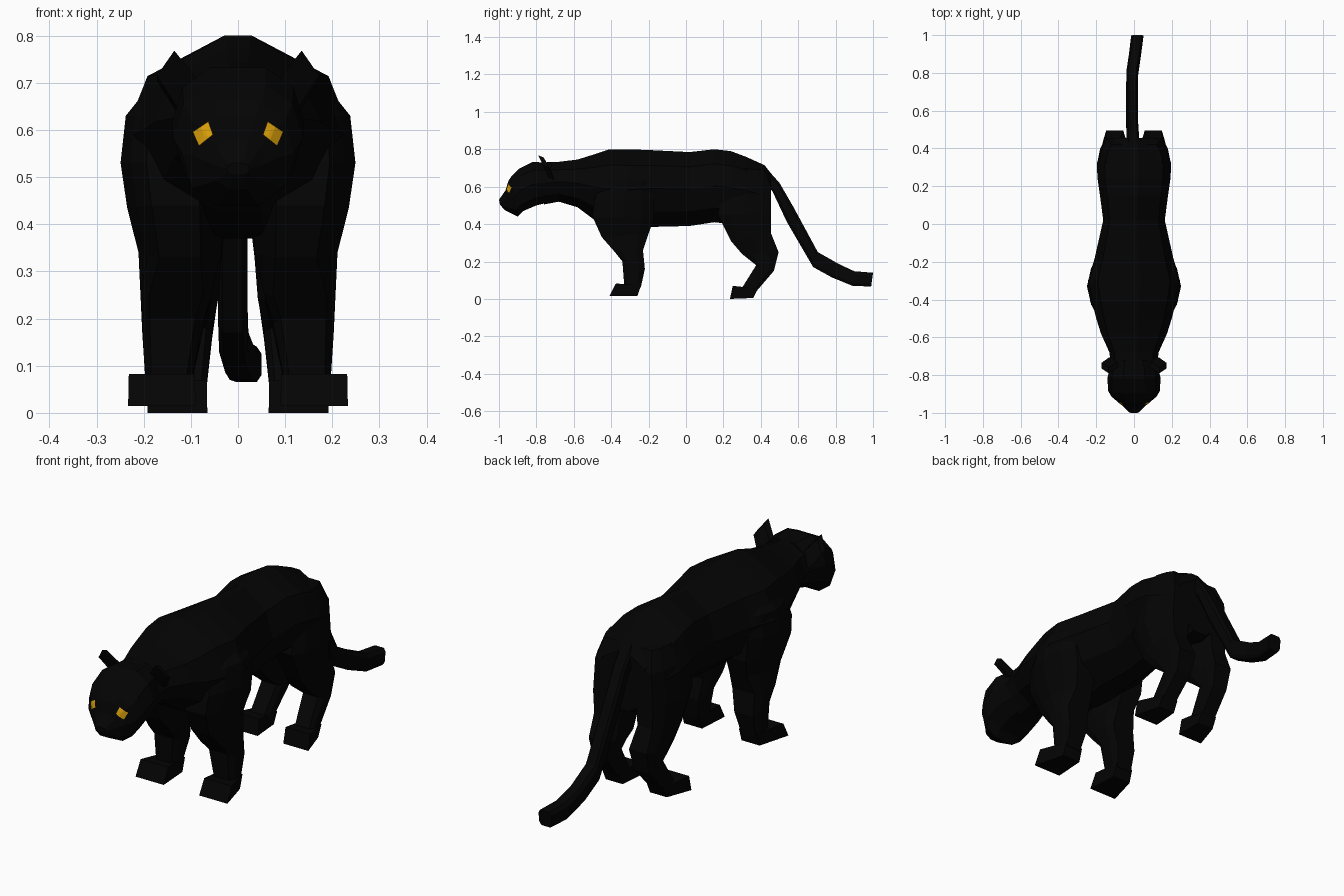
import bpy, bmesh
from mathutils import Vector
from mathutils.bvhtree import BVHTree


def material(name, rgb):
    m = bpy.data.materials.new(name)
    m.diffuse_color = (*rgb, 1)
    return m


BLACK = material("black_fur", (0.0011, 0.0011, 0.0011))
AMBER = material("amber_eye", (0.70, 0.35, 0.003))


def finish(name, bm, mat):
    bmesh.ops.recalc_face_normals(bm, faces=bm.faces)
    me = bpy.data.meshes.new(name)
    bm.to_mesh(me)
    me.materials.append(mat)
    ob = bpy.data.objects.new(name, me)
    bpy.context.collection.objects.link(ob)
    return ob


def outline(half):
    """Close a half cross-section (across, along) into a symmetric loop."""
    return half + [(-u, t) for u, t in reversed(half)]


BODY = outline([(0.25, 0), (0.78, 0.2), (1, 0.5), (0.79, 0.8), (0.12, 1)])
HEAD = outline([(0.38, 0), (0.82, 0.17), (1, 0.5), (0.84, 0.82), (0.42, 1)])
HAUNCH = outline([(0.5, 0), (0.8, 0.2), (1, 0.5), (0.8, 0.8), (0.5, 1)])
SHANK = outline([(0.75, 0), (1, 0.25), (1, 0.5), (1, 0.75), (0.75, 1)])
TAIL = outline([(0.7, 0), (1, 0.2), (1, 0.8), (0.7, 1)])
PAW = outline([(1, 0), (0.98, 1)])


def loft(name, shapes, rings, side=1):
    """Each ring: two (y, z) ends of the section, then its x limits."""
    bm = bmesh.new()
    loops = []
    for k, (ay, az, by, bz, x0, x1) in enumerate(rings):
        cx, w = side * (x0 + x1) / 2, (x1 - x0) / 2
        loops.append([bm.verts.new((cx + side * u * w, ay + (by - ay) * t, az + (bz - az) * t))
                      for u, t in shapes[min(k, len(shapes) - 1)]])
    n = len(shapes[0])
    for a, b in zip(loops, loops[1:]):
        for i in range(n):
            j = (i + 1) % n
            bm.faces.new((a[i], a[j], b[j], b[i]))
    bm.faces.new(loops[0])
    bm.faces.new(loops[-1])
    return finish(name, bm, BLACK)


# Torso from neck to rump: y, half width, bottom, top
torso = [(-0.76, 0.122, 0.505, 0.73), (-0.68, 0.13, 0.52, 0.733), (-0.58, 0.175, 0.49, 0.745),
         (-0.50, 0.20, 0.43, 0.77), (-0.41, 0.222, 0.38, 0.80), (-0.30, 0.243, 0.37, 0.80),
         (-0.18, 0.208, 0.385, 0.795), (0.02, 0.163, 0.39, 0.785), (0.15, 0.18, 0.41, 0.80),
         (0.24, 0.193, 0.40, 0.79), (0.32, 0.197, 0.40, 0.76), (0.42, 0.165, 0.39, 0.715),
         (0.455, 0.135, 0.40, 0.67)]
loft("torso", [BODY], [(y, b, y, t, -w, w) for y, w, b, t in torso])

# Head: chin end, brow end, half width
head = [(-0.995, 0.505, -1.00, 0.53, 0.025), (-0.97, 0.475, -0.965, 0.58, 0.055),
        (-0.93, 0.455, -0.95, 0.63, 0.088), (-0.90, 0.44, -0.93, 0.66, 0.118),
        (-0.87, 0.47, -0.895, 0.695, 0.138), (-0.80, 0.50, -0.82, 0.732, 0.14),
        (-0.72, 0.52, -0.72, 0.728, 0.115)]
head_ob = loft("head", [HEAD], [(*r[:4], -r[4], r[4]) for r in head])

# Tail: lower edge, upper edge, x limits
loft("tail", [TAIL], [
    (0.42, 0.60, 0.42, 0.71, -0.035, 0.03), (0.46, 0.58, 0.50, 0.62, -0.04, 0.025),
    (0.54, 0.41, 0.575, 0.49, -0.042, 0.02), (0.68, 0.17, 0.705, 0.25, -0.042, 0.02),
    (0.78, 0.115, 0.82, 0.185, -0.04, 0.022), (0.89, 0.070, 0.90, 0.148, -0.027, 0.037),
    (0.99, 0.066, 1.00, 0.14, -0.015, 0.05)])

# Limbs: front edge, back edge, inner and outer x
FRONT_LEG = [(-0.40, 0.69, -0.22, 0.69, 0.05, 0.19), (-0.45, 0.63, -0.18, 0.63, 0.04, 0.238),
             (-0.49, 0.53, -0.17, 0.53, 0.03, 0.249), (-0.50, 0.44, -0.17, 0.43, 0.03, 0.235),
             (-0.45, 0.33, -0.20, 0.35, 0.035, 0.211), (-0.38, 0.25, -0.23, 0.26, 0.055, 0.207),
             (-0.34, 0.20, -0.22, 0.16, 0.075, 0.203), (-0.33, 0.07, -0.242, 0.06, 0.098, 0.196)]
FRONT_PAW = [(-0.41, 0.015, -0.375, 0.082, 0.09, 0.233), (-0.26, 0.015, -0.24, 0.075, 0.1, 0.192)]
HIND_LEG = [(0.25, 0.70, 0.42, 0.69, 0.03, 0.15), (0.20, 0.62, 0.455, 0.60, 0.015, 0.185),
            (0.17, 0.45, 0.455, 0.45, 0.02, 0.197),
            (0.24, 0.31, 0.455, 0.35, 0.035, 0.185), (0.30, 0.24, 0.495, 0.25, 0.042, 0.162),
            (0.375, 0.18, 0.47, 0.15, 0.055, 0.155), (0.30, 0.06, 0.38, 0.045, 0.067, 0.16)]
HIND_PAW = [(0.235, 0.0, 0.25, 0.07, 0.065, 0.192), (0.36, 0.005, 0.385, 0.055, 0.07, 0.155)]

bm = bmesh.new()
bm.from_mesh(head_ob.data)
skin = BVHTree.FromBMesh(bm)
bm.free()


def ear(name, s):
    """Leaf-shaped ear leaning forward."""
    bm = bmesh.new()
    pts = [(0.08, -0.755, 0.70), (0.135, -0.79, 0.768), (0.172, -0.765, 0.715), (0.13, -0.735, 0.65)]
    front = [bm.verts.new((s * x, y, z)) for x, y, z in pts]
    back = [bm.verts.new((s * x, y + 0.03, z - 0.012)) for x, y, z in pts]
    bm.faces.new(front)
    bm.faces.new(back)
    for i in range(4):
        j = (i + 1) % 4
        bm.faces.new((front[i], front[j], back[j], back[i]))
    finish(name, bm, BLACK)


def eye(name, s):
    """Diamond plate laid onto the face."""
    a, b, c, d = [Vector(p) for p in ((0.063, 0.618), (0.053, 0.59), (0.083, 0.566), (0.096, 0.596))]
    n = 6
    bm = bmesh.new()
    grid = []
    for i in range(n + 1):
        row = []
        for j in range(n + 1):
            p = a.lerp(b, i / n).lerp(d.lerp(c, i / n), j / n)
            hit = skin.ray_cast(Vector((s * p.x, -2, p.y)), Vector((0, 1, 0)))[0]
            row.append(bm.verts.new((s * p.x, (hit.y if hit else -0.93) - 0.004, p.y)))
        grid.append(row)
    for i in range(n):
        for j in range(n):
            bm.faces.new((grid[i][j], grid[i + 1][j], grid[i + 1][j + 1], grid[i][j + 1]))
    ob = finish(name, bm, AMBER)
    if sum(f.normal.y for f in ob.data.polygons) > 0:
        ob.data.flip_normals()


# Paired parts
for tag, s in (("left", 1), ("right", -1)):
    loft("front_leg_" + tag, [HAUNCH] * 5 + [SHANK], FRONT_LEG, s)
    loft("front_paw_" + tag, [PAW], FRONT_PAW, s)
    loft("hind_leg_" + tag, [HAUNCH] * 4 + [SHANK], HIND_LEG, s)
    loft("hind_paw_" + tag, [PAW], HIND_PAW, s)
    ear("ear_" + tag, s)
    eye("eye_" + tag, s)
